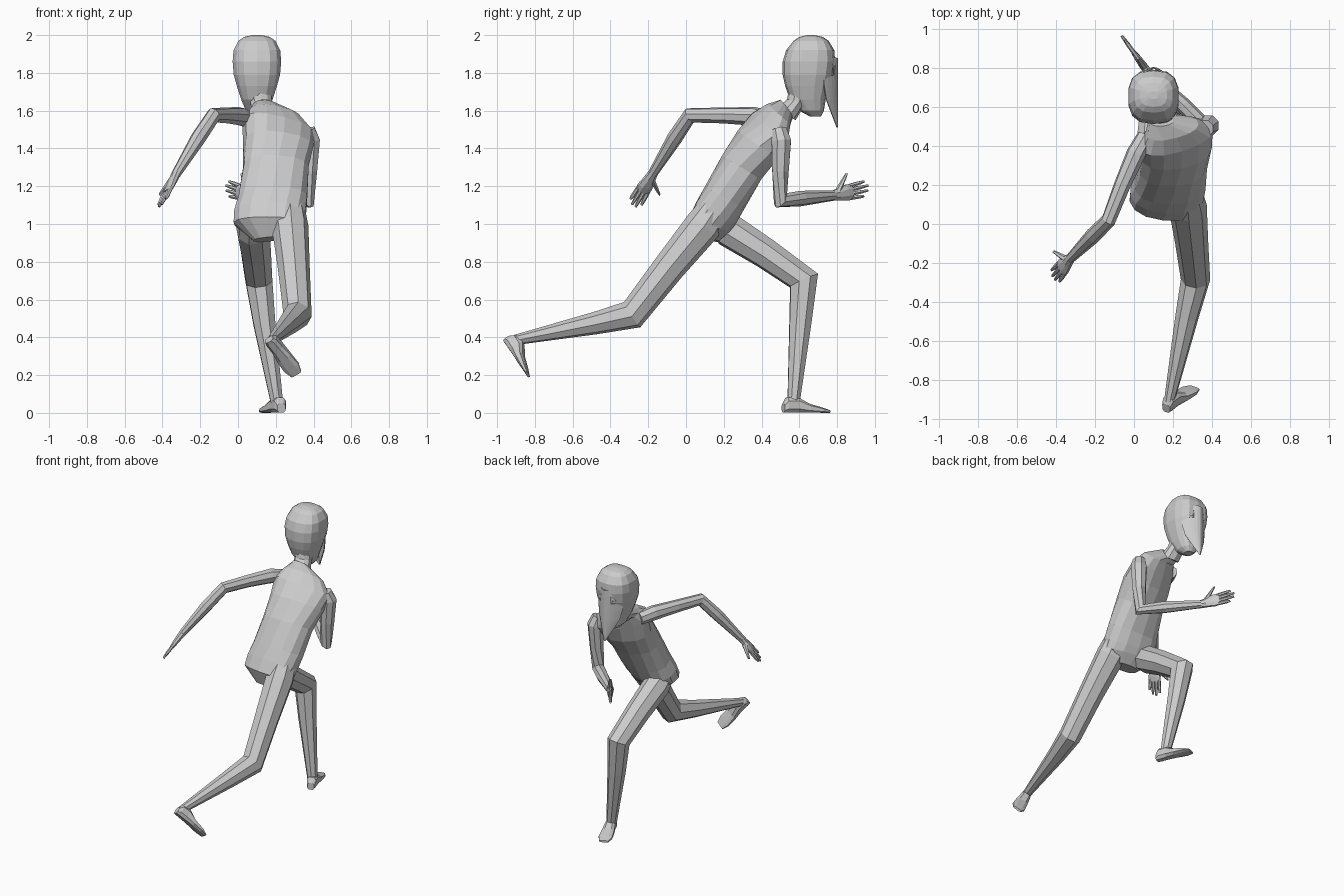
import bpy, bmesh, math
from mathutils import Vector as V

if "Cube" in bpy.data.objects:
    bpy.data.objects.remove(bpy.data.objects["Cube"])


def finish(name, bm):
    bmesh.ops.remove_doubles(bm, verts=bm.verts, dist=1e-5)
    bmesh.ops.recalc_face_normals(bm, faces=bm.faces)
    me = bpy.data.meshes.new(name)
    bm.to_mesh(me)
    bm.free()
    ob = bpy.data.objects.new(name, me)
    bpy.context.collection.objects.link(ob)
    return ob


# Skin a list of (centre, half-width vector, half-depth vector) rings
def loft(bm, rings, n=8, power=1.0):
    loops = []
    for c, u, v in rings:
        loop = []
        for i in range(n):
            a = 2 * math.pi * (i + 0.5) / n
            x, y = (math.copysign(abs(t) ** power, t) for t in (math.cos(a), math.sin(a)))
            loop.append(bm.verts.new(V(c) + V(u) * x + V(v) * y))
        loops.append(loop)
    for a, b in zip(loops, loops[1:]):
        for i in range(n):
            j = (i + 1) % n
            bm.faces.new((a[i], a[j], b[j], b[i]))
    bm.faces.new(loops[0][::-1])
    bm.faces.new(loops[-1])


# Bent limb with mitred joints; points are (x, y, z, radius)
def limb(name, pts):
    p = [V(q[:3]) for q in pts]
    segs = [(b - a).normalized() for a, b in zip(p, p[1:])]
    side = segs[0].cross(segs[-1]).normalized()
    rings = []
    for i, q in enumerate(pts):
        s0, s1 = segs[max(i - 1, 0)], segs[min(i, len(segs) - 1)]
        t = (s0 + s1).normalized()
        u = (side - t * side.dot(t)).normalized()
        w = t.cross(u) * min(1 / max(t.dot(s1), 0.1), 1.35)
        rings.append((p[i], u * q[3], w * q[3]))
    bm = bmesh.new()
    loft(bm, rings)
    finish(name, bm)


# Palm, four fingers and thumb
def hand(name, wrist, tip, thumb):
    wrist, d = V(wrist), V(tip) - V(wrist)
    w = V(thumb)
    w = (w - d * w.dot(d) / d.length_squared).normalized()
    n = d.cross(w).normalized()
    bm = bmesh.new()
    loft(bm, [(wrist + d * t, w * a, n * b) for t, a, b in
              ((-.05, .027, .024), (.15, .034, .022), (.4, .046, .018), (.56, .044, .013))])
    for k, reach in enumerate((.93, 1.03, 1.0, .86)):
        off = (1.5 - k) * .022
        loft(bm, [(wrist + d * t + w * off * s, w * r, n * r) for t, s, r in
                  ((.5, 1, .011), (.75, 1.08, .011), (reach, 1.15, .007))], 6)
    base = wrist + d * .15 + w * .02
    end = wrist + d * .47 + w * .1
    loft(bm, [(base.lerp(end, t), d.normalized() * r, n * r) for t, r in
              ((0, .02), (.55, .014), (1, .008))], 6)
    finish(name, bm)


# Wedge-shaped foot with a flat sole
def foot(name, heel, toe, up):
    heel, d = V(heel), V(toe) - V(heel)
    up = V(up)
    up = (up - d * up.dot(d) / d.length_squared).normalized()
    side = d.cross(up).normalized()
    bm = bmesh.new()
    loft(bm, [(heel + d * t + up * h / 2, side * w, up * h / 2) for t, h, w in
              ((0, .05, .025), (.08, .085, .034), (.3, .085, .036), (.55, .05, .044),
               (.82, .03, .048), (1, .015, .032))], 8, .7)
    finish(name, bm)


# Torso, leaning forward and twisted
torso = [  # centre, sideways direction, half-width, half-depth
    ((.17, .11, .92), (1, -.15, .1), .09, .06),
    ((.165, .125, 1.0), (1, -.12, 0), .19, .115),
    ((.17, .16, 1.06), (1, -.08, 0), .192, .12),
    ((.185, .205, 1.14), (1, 0, 0), .185, .12),
    ((.20, .295, 1.3), (1, .1, -.07), .175, .122),
    ((.213, .38, 1.42), (.96, .2, -.15), .187, .12),
    ((.212, .445, 1.515), (.9, .28, -.24), .2, .095),
    ((.195, .49, 1.58), (.93, .25, -.2), .14, .07),
    ((.14, .535, 1.615), (1, .1, -.1), .065, .055)]
rings = []
for i, (c, s, w, dep) in enumerate(torso):
    axis = V(torso[min(i + 1, 8)][0]) - V(torso[max(i - 1, 0)][0])
    axis.x = 0
    s = V(s).normalized()
    rings.append((c, s * w, axis.cross(s).normalized() * -dep))
bm = bmesh.new()
loft(bm, rings, 14, .85)
finish("torso", bm)

# Neck
bm = bmesh.new()
loft(bm, [((.14, .53, 1.58), (.068, 0, 0), (0, .05, -.03)),
          ((.122, .585, 1.65), (.06, 0, 0), (0, .05, -.01)),
          ((.11, .61, 1.74), (.065, 0, 0), (0, .06, 0))], 10)
finish("neck", bm)

# Head: stacked rounded-square rings (z, back y, front y, half-width)
head = [(1.57, .655, .715, .03), (1.60, .60, .73, .06), (1.66, .55, .74, .085),
        (1.73, .525, .76, .108), (1.79, .512, .78, .125), (1.86, .512, .79, .131),
        (1.92, .53, .785, .126), (1.97, .57, .755, .10), (1.99, .6, .725, .07), (2.0, .64, .68, .025)]
bm = bmesh.new()
loft(bm, [((.1, (a + b) / 2, z), (w, 0, 0), (0, (b - a) / 2, 0)) for z, a, b, w in head], 14, .75)
finish("head", bm)

# Pointed face plate with eye openings
rows = [(1.88, .06), (1.84, .095), (1.815, .1), (1.785, .1), (1.73, .095), (1.66, .08), (1.58, .04), (1.51, .004)]
bm = bmesh.new()
grid = [[bm.verts.new((.1 + w * u / 5, .802 - .075 * (w / .1) * abs(u / 5) ** 1.6, z))
         for u in range(-5, 6)] for z, w in rows]
for r in range(len(rows) - 1):
    for c in range(10):
        if r in (1, 2) and c in (1, 2, 7, 8):
            continue
        bm.faces.new((grid[r][c], grid[r][c + 1], grid[r + 1][c + 1], grid[r + 1][c]))
plate = finish("face_plate", bm)
mod = plate.modifiers.new("thickness", 'SOLIDIFY')
mod.thickness = .006
mod.offset = 0

# Eyes behind the openings
for label, s in (("left", -1), ("right", 1)):
    bm = bmesh.new()
    bmesh.ops.create_uvsphere(bm, u_segments=10, v_segments=6, radius=1)
    for v in bm.verts:
        v.co = V((.1 + s * .05 + v.co.x * .022, .768 + v.co.y * .012, 1.812 + v.co.z * .014))
    finish(label + "_eye", bm)

# Arms
limb("right_arm", [(.365, .49, 1.50, .045), (.382, .505, 1.44, .055), (.375, .5, 1.28, .047),
                   (.362, .5, 1.125, .038), (.25, .61, 1.135, .041), (.07, .78, 1.15, .027)])
limb("left_arm", [(.06, .45, 1.55, .045), (.01, .36, 1.57, .05), (-.06, .2, 1.575, .043),
                  (-.13, .02, 1.575, .038), (-.21, -.06, 1.455, .041), (-.33, -.18, 1.26, .025)])
hand("right_hand", (.07, .78, 1.15), (-.06, .96, 1.19), (0, 0, 1))
hand("left_hand", (-.33, -.18, 1.26), (-.41, -.275, 1.1), (-.04, .065, -.03))

# Legs
limb("right_leg", [(.27, .15, 1.08, .085), (.275, .09, .99, .098), (.295, -.09, .77, .085),
                   (.315, -.285, .52, .075), (.27, -.48, .475, .06), (.18, -.91, .385, .027)])
limb("left_leg", [(.075, .14, 1.03, .07), (.08, .23, .965, .092), (.095, .42, .845, .083),
                  (.11, .625, .70, .075), (.14, .605, .47, .062), (.205, .57, .06, .035)])
foot("right_foot", (.165, -.965, .375), (.31, -.845, .2), (.14, .62, .14))
foot("left_foot", (.23, .515, 0), (.14, .755, 0), (0, 0, 1))
